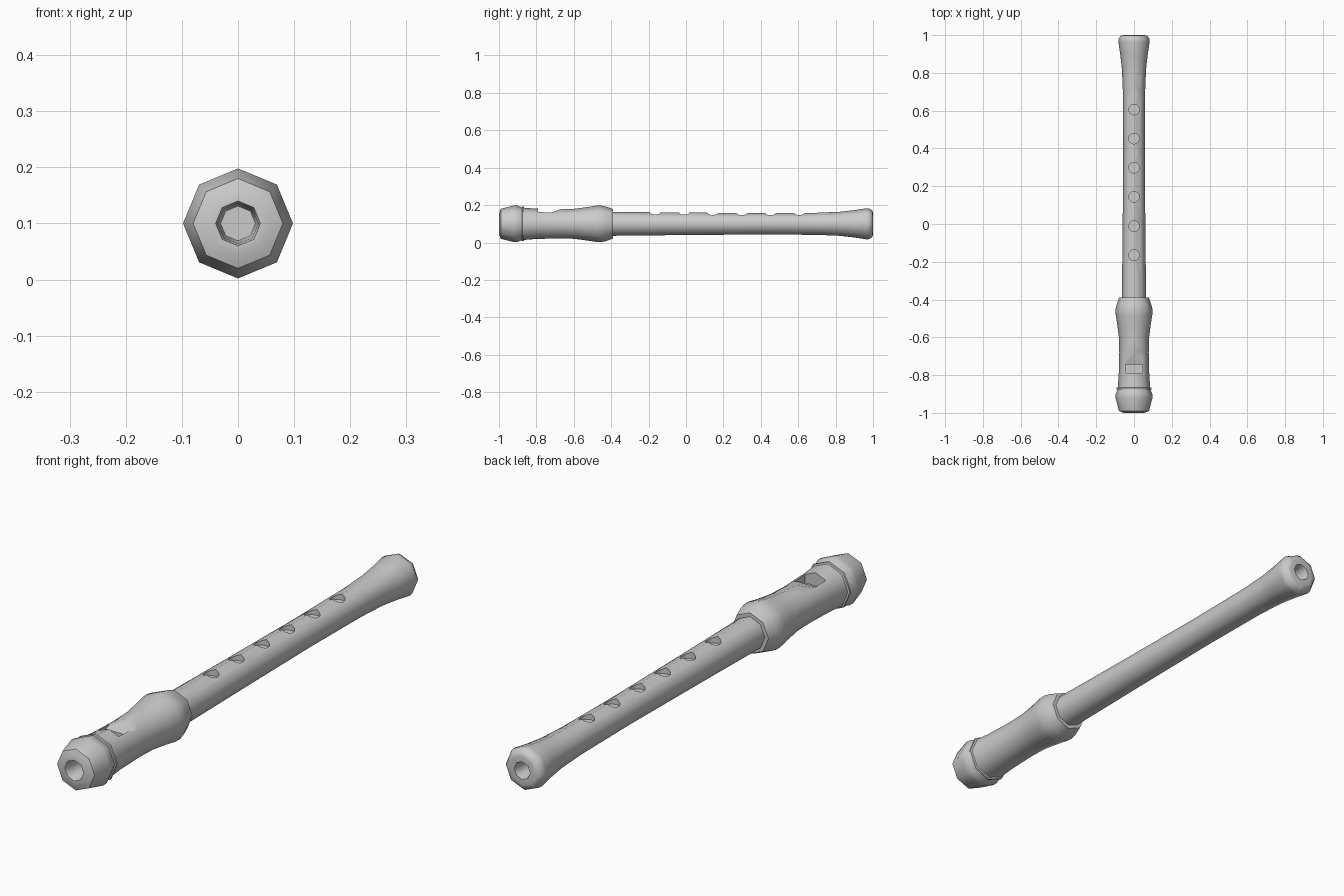
import bpy, bmesh, math

if "Cube" in bpy.data.objects:
    bpy.data.objects.remove(bpy.data.objects["Cube"])

SIDES, AXIS_Z = 8, 0.1


def finish_mesh(name, bm):
    bmesh.ops.recalc_face_normals(bm, faces=bm.faces[:])
    mesh = bpy.data.meshes.new(name)
    bm.to_mesh(mesh)
    bm.free()
    obj = bpy.data.objects.new(name, mesh)
    bpy.context.collection.objects.link(obj)
    return obj


def turned(name, profile):
    """Eight-sided turning along y from (y, radius) pairs, closed at both ends."""
    bm = bmesh.new()
    rings = []
    for y, r in profile:
        rings.append([bm.verts.new((r * math.cos(a), y, AXIS_Z + r * math.sin(a)))
                      for a in (math.tau * i / SIDES for i in range(SIDES))])
    for a, b in zip(rings, rings[1:]):
        for i in range(SIDES):
            j = (i + 1) % SIDES
            bm.faces.new((a[i], a[j], b[j], b[i]))
    bm.faces.new(rings[0])
    bm.faces.new(rings[-1])
    return finish_mesh(name, bm)


def side_prism(name, outline, half_width):
    """Extrude a (y, z) outline across x."""
    bm = bmesh.new()
    face = bm.faces.new([bm.verts.new((-half_width, y, z)) for y, z in outline])
    res = bmesh.ops.extrude_face_region(bm, geom=[face])
    for v in res["geom"]:
        if isinstance(v, bmesh.types.BMVert):
            v.co.x = half_width
    return finish_mesh(name, bm)


def cut(obj, cutter):
    mod = obj.modifiers.new("cut", 'BOOLEAN')
    mod.operation, mod.solver, mod.object = 'DIFFERENCE', 'EXACT', cutter
    bpy.context.view_layer.objects.active = obj
    bpy.ops.object.modifier_apply(modifier=mod.name)
    bpy.data.objects.remove(cutter)


def smooth(obj, degrees=50):
    bpy.ops.object.select_all(action='DESELECT')
    obj.select_set(True)
    bpy.context.view_layer.objects.active = obj
    bpy.ops.object.shade_smooth_by_angle(angle=math.radians(degrees))


# Head joint with mouth bore, bulbous cap, seam ring and socket
head = turned("head_joint", [
    (-0.90, 0.031), (-0.985, 0.036), (-1.0, 0.040), (-1.0, 0.055), (-0.99, 0.080),
    (-0.92, 0.098), (-0.90, 0.097), (-0.877, 0.088), (-0.875, 0.093), (-0.867, 0.093),
    (-0.865, 0.086), (-0.80, 0.081), (-0.68, 0.078), (-0.60, 0.080), (-0.53, 0.089),
    (-0.48, 0.097), (-0.455, 0.098), (-0.43, 0.093), (-0.39, 0.079), (-0.39, 0.055)])

# Sound window: a square slot followed by a rising ramp
cut(head, side_prism("window_cutter", [
    (-0.79, 0.13), (-0.745, 0.13), (-0.745, 0.152), (-0.67, 0.178),
    (-0.60, 0.204), (-0.60, 0.25), (-0.79, 0.25)], 0.044))
smooth(head)

# Body tube flaring to the bell, with the end bore
body = turned("body_tube", [
    (-0.41, 0.064), (-0.39, 0.064), (0.0, 0.060), (0.40, 0.057), (0.70, 0.059),
    (0.82, 0.064), (0.90, 0.073), (0.965, 0.083), (0.98, 0.082), (0.997, 0.070),
    (1.0, 0.055), (1.0, 0.034), (0.99, 0.031), (0.90, 0.028)])

# Row of seven finger holes
for i in range(7):
    bpy.ops.mesh.primitive_cylinder_add(vertices=16, radius=0.028, depth=0.1,
                                        location=(0, -0.165 + i * 0.1542, 0.185))
    cut(body, bpy.context.object)
smooth(body)
